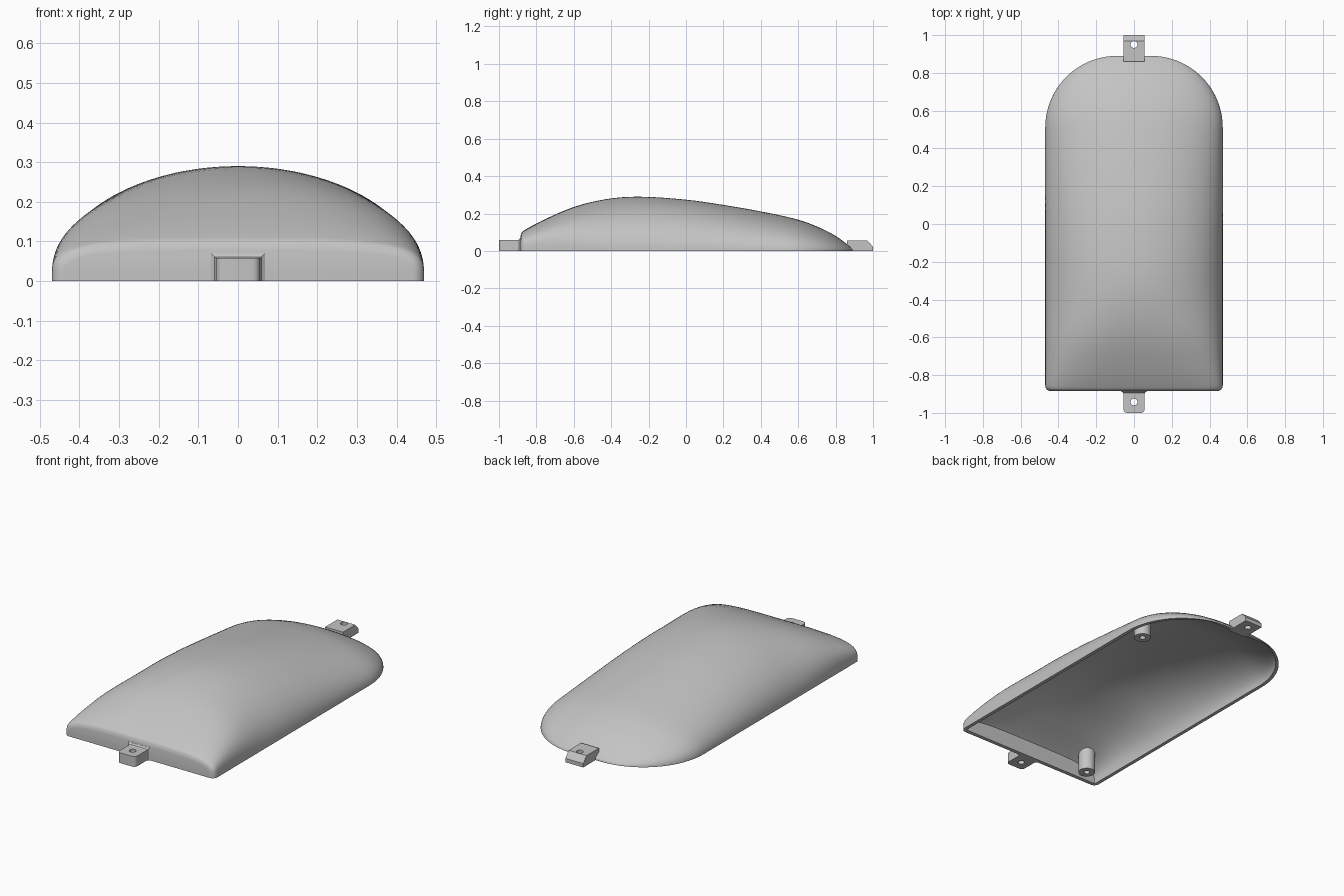
import bpy, bmesh, math

if "Cube" in bpy.data.objects:
    bpy.data.objects.remove(bpy.data.objects["Cube"])

GREY = bpy.data.materials.new("mid grey")
GREY.diffuse_color = (0.55, 0.55, 0.55, 1)
GREY.use_nodes = True
GREY.node_tree.nodes["Principled BSDF"].inputs["Base Color"].default_value = GREY.diffuse_color
SEG = 56          # points across the dome
WALL = 0.02       # shell thickness

# centre-line height of the dome: (y, z)
RIDGE = [(-.885, .078), (-.881, .094), (-.872, .106), (-.78, .157), (-.6, .235),
         (-.42, .278), (-.25, .29), (0, .274), (.2, .246), (.4, .211), (.6, .167),
         (.72, .122), (.8, .08), (.86, .037), (.89, .012)]


def ridge(y):
    """Smooth interpolation of the centre line."""
    y = min(max(y, RIDGE[0][0]), RIDGE[-1][0])
    i = max(k for k in range(len(RIDGE) - 1) if RIDGE[k][0] <= y)

    def slope(k):
        a, b = RIDGE[max(k - 1, 0)], RIDGE[min(k + 1, len(RIDGE) - 1)]
        return (b[1] - a[1]) / (b[0] - a[0])
    (y0, z0), (y1, z1) = RIDGE[i], RIDGE[i + 1]
    d = y1 - y0
    t = (y - y0) / d
    return ((2*t**3 - 3*t**2 + 1) * z0 + (t**3 - 2*t**2 + t) * d * slope(i)
            + (3*t**2 - 2*t**3) * z1 + (t**3 - t**2) * d * slope(i + 1))


def half_width(y):
    """Plan outline: small front corners, large rounded back."""
    if y < -.855:
        return .44 + math.sqrt(max(.03**2 - (y + .855)**2, 0))
    if y > .51:
        return .09 + math.sqrt(max(.38**2 - (y - .51)**2, 0))
    return .47


def power(y):
    """Boxy section at the front, elliptical further back."""
    s = min((y + .885) / .6, 1)
    return 2 + 2 * (1 - s)**2


def section(y, off):
    w, h, e = half_width(y) - off, max(ridge(y) - off, .004), 2 / power(y)
    pts = []
    for k in range(SEG + 1):
        a = math.pi * k / SEG
        c, s = math.cos(a), max(math.sin(a), 0)
        z = 0 if k in (0, SEG) else h * s**e
        pts.append((math.copysign(abs(c)**e, c) * w, y, z))
    return pts


def surface_z(x, y, off):
    n = power(y)
    t = min(abs(x) / (half_width(y) - off), 1)
    return (ridge(y) - off) * (1 - t**n)**(1 / n)


def finish(name, bm, angle=35):
    bmesh.ops.recalc_face_normals(bm, faces=bm.faces)
    me = bpy.data.meshes.new(name)
    bm.to_mesh(me)
    bm.free()
    me.materials.append(GREY)
    me.shade_smooth()
    me.set_sharp_from_angle(angle=math.radians(angle))
    ob = bpy.data.objects.new(name, me)
    bpy.context.collection.objects.link(ob)
    return ob


# ---- hollow dome ----
stations = [-.885, -.884, -.881, -.877, -.872, -.865, -.855]
stations += [-.855 + 1.365 * k / 32 for k in range(1, 33)]
stations += [.51 + .38 * math.sin(math.pi / 2 * k / 20) for k in range(1, 21)]
bm = bmesh.new()
outer = [[bm.verts.new(p) for p in section(y, 0)] for y in stations]
inner = [[bm.verts.new(p) for p in section(-.863 + (y + .885) * 1.735 / 1.775, WALL)]
         for y in stations]
for rings in (outer, inner):
    for a, b in zip(rings, rings[1:]):
        for k in range(SEG):
            bm.faces.new((a[k], a[k + 1], b[k + 1], b[k]))
    bm.faces.new(rings[0])
    bm.faces.new(rings[-1])
for i in range(len(stations) - 1):          # bottom rim along both sides
    for k in (0, SEG):
        bm.faces.new((outer[i][k], outer[i + 1][k], inner[i + 1][k], inner[i][k]))
for i in (0, -1):                           # bottom rim at both ends
    bm.faces.new((outer[i][0], outer[i][SEG], inner[i][SEG], inner[i][0]))
finish("dome_shell", bm)


# ---- mounting tabs ----
def prism(name, pts, move):
    bm = bmesh.new()
    f = bm.faces.new([bm.verts.new(p) for p in pts])
    r = bmesh.ops.extrude_face_region(bm, geom=[f])
    bmesh.ops.translate(bm, vec=move,
                        verts=[v for v in r["geom"] if isinstance(v, bmesh.types.BMVert)])
    return finish(name, bm)


def drill(ob, y, radius=.018):
    bpy.ops.mesh.primitive_cylinder_add(vertices=24, radius=radius, depth=.4, location=(0, y, 0))
    cutter = bpy.context.object
    mod = ob.modifiers.new("hole", "BOOLEAN")
    mod.operation, mod.object, mod.solver = "DIFFERENCE", cutter, "EXACT"
    bpy.context.view_layer.objects.active = ob
    bpy.ops.object.modifier_apply(modifier=mod.name)
    bpy.data.objects.remove(cutter)
    ob.data.set_sharp_from_angle(angle=math.radians(35))


# front tab with rounded outer corners
half = [(.056, -.875)] + [(.036 + .02 * math.cos(a), -.98 - .02 * math.sin(a))
                          for a in [math.pi / 2 * k / 5 for k in range(6)]]
plan = [(x, y, 0) for x, y in half] + [(-x, y, 0) for x, y in reversed(half)]
drill(prism("front_tab", plan, (0, 0, .058)), -.942)

# flared collar where the front tab meets the wall
bm = bmesh.new()
loops = [[bm.verts.new(p) for p in ((-x, y, 0), (-x, y, z), (x, y, z), (x, y, 0))]
         for x, y, z in ((.068, -.88, .07), (.068, -.886, .07), (.059, -.892, .061), (.056, -.9, .058))]
for a, b in zip(loops, loops[1:]):
    for k in range(4):
        bm.faces.new((a[k], a[k - 1], b[k - 1], b[k]))
bm.faces.new(loops[0])
bm.faces.new(loops[-1])
finish("front_tab_collar", bm)

# back tab with a chamfered end
side = [(-.056, y, z) for y, z in ((.86, 0), (1, 0), (1, .022), (.97, .056), (.86, .056))]
drill(prism("back_tab", side, (.112, 0, 0)), .95)


# ---- hollow screw posts reaching up into the shell ----
def post(name, cx, cy, r=.045, hole=.016, n=28):
    bm = bmesh.new()

    def ring(rad, z=None):
        out = []
        for k in range(n):
            a = 2 * math.pi * k / n
            x, y = cx + rad * math.cos(a), cy + rad * math.sin(a)
            out.append(bm.verts.new((x, y, surface_z(x, y, .01) if z is None else z)))
        return out
    rings = [ring(r), ring(r, .002), ring(hole, .002), ring(hole, .05)]
    for a, b in zip(rings, rings[1:]):
        for k in range(n):
            bm.faces.new((a[k - 1], a[k], b[k], b[k - 1]))
    bm.faces.new(rings[0])
    bm.faces.new(rings[-1])
    finish(name, bm)


post("back_post", .36, .5)
post("front_post", -.34, -.8)
